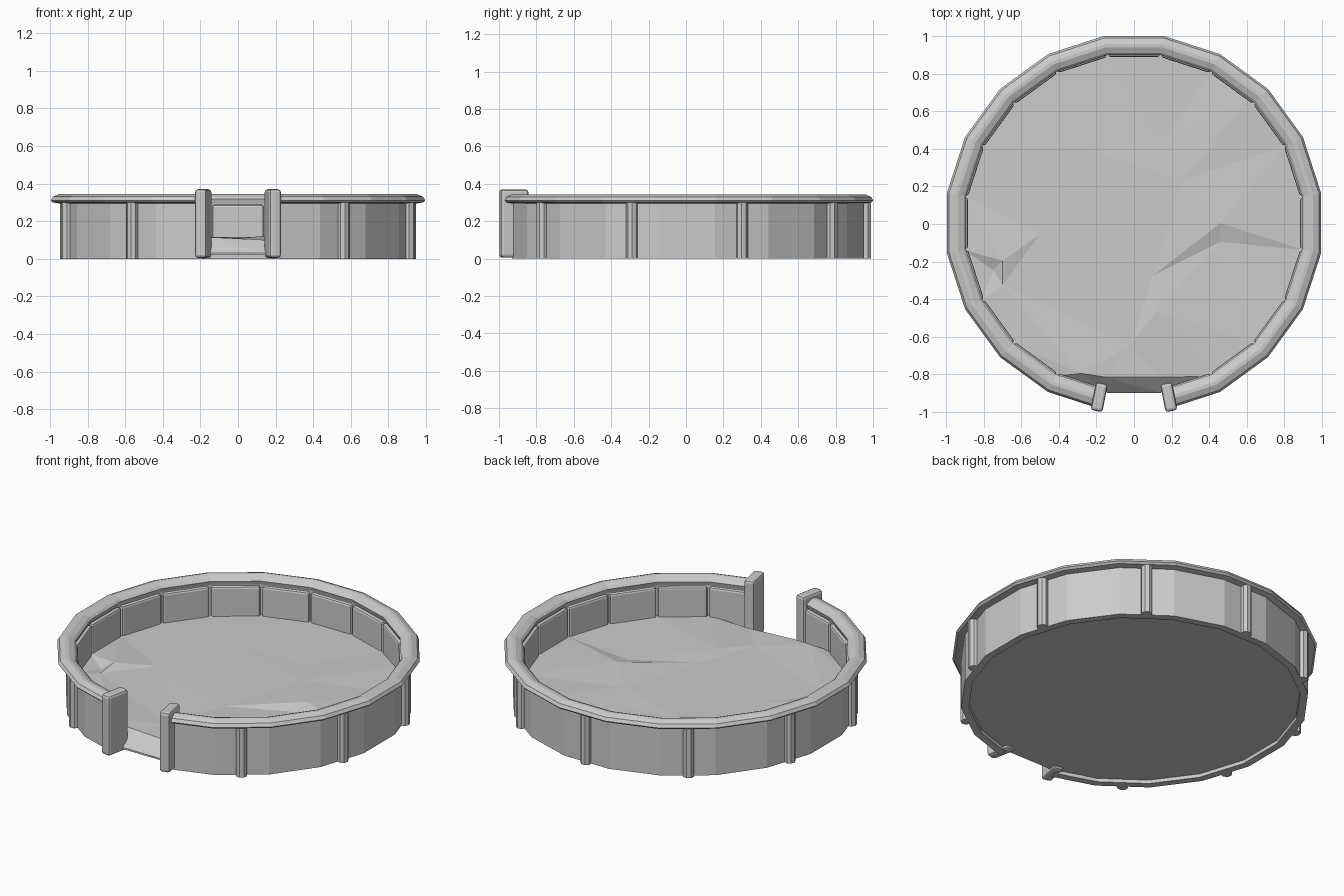
import bpy, bmesh
from math import radians, sin, cos, tan, pi
from mathutils import Vector, Matrix
from mathutils.geometry import delaunay_2d_cdt

if "Cube" in bpy.data.objects:
    bpy.data.objects.remove(bpy.data.objects["Cube"])

SIDES = 20
STEP = 360 / SIDES
FRONT = -90
CENTRE_Y = 0.005
GATE = 11.3            # half angle of the opening

grey = bpy.data.materials.new("light_grey")
grey.use_nodes = True
colour = (0.6, 0.6, 0.6, 1)
grey.diffuse_color = colour
grey.node_tree.nodes["Principled BSDF"].inputs["Base Color"].default_value = colour


def finish(name, bm):
    bmesh.ops.recalc_face_normals(bm, faces=bm.faces)
    mesh = bpy.data.meshes.new(name)
    bm.to_mesh(mesh)
    bm.free()
    mesh.materials.append(grey)
    obj = bpy.data.objects.new(name, mesh)
    obj.location.y = CENTRE_Y
    bpy.context.collection.objects.link(obj)
    return obj


def ring_point(apothem, angle, z):
    """Point on a regular polygon that has a flat side at angle zero."""
    offset = (angle + STEP / 2) % STEP - STEP / 2
    r = apothem / cos(radians(offset))
    a = radians(angle)
    return Vector((r * cos(a), r * sin(a), z))


def sweep(name, profile):
    """Sweep a closed (apothem, height) profile round the pen, leaving the gate open."""
    angles = [FRONT + GATE]
    angles += [FRONT + STEP / 2 + STEP * k for k in range(1, SIDES - 1)]
    angles += [FRONT + 360 - GATE]
    bm = bmesh.new()
    rows = [[bm.verts.new(ring_point(r, a, z)) for r, z in profile] for a in angles]
    n = len(profile)
    for p, q in zip(rows, rows[1:]):
        for i in range(n):
            j = (i + 1) % n
            bm.faces.new((p[i], p[j], q[j], q[i]))
    bm.faces.new(rows[0])
    bm.faces.new(rows[-1])
    return finish(name, bm)


def radial_box(name, angle, r_in, r_out, width, z0, z1, bevel, segments=2):
    """Bevelled box whose depth points outward from the middle."""
    bm = bmesh.new()
    bmesh.ops.create_cube(bm, size=1)
    size = Matrix.Diagonal((r_out - r_in, width, z1 - z0, 1))
    place = Matrix.Translation(((r_in + r_out) / 2, 0, (z0 + z1) / 2))
    bmesh.ops.transform(bm, verts=bm.verts,
                        matrix=Matrix.Rotation(radians(angle), 4, "Z") @ place @ size)
    bmesh.ops.bevel(bm, geom=bm.edges[:], offset=bevel, segments=segments,
                    profile=0.5, affect="EDGES")
    return finish(name, bm)


# Outer wall and the rounded top rail
sweep("wall", [(0.948, 0), (0.948, 0.31), (0.905, 0.31), (0.905, 0)])
sweep("top_rail", [(0.955, 0.295), (0.985, 0.3), (0.996, 0.311), (0.985, 0.33),
                   (0.953, 0.344), (0.935, 0.344), (0.905, 0.331), (0.893, 0.318),
                   (0.9, 0.295)])

# Padded panels on the inside of each side except the gate
for k in range(1, SIDES):
    radial_box(f"inner_panel_{k}", FRONT + STEP * k, 0.884, 0.915, 0.272,
               0.03, 0.288, 0.012)

# Eight-sided uprights on every second outer side
for k in range(2, SIDES, 2):
    angle = radians(FRONT + STEP * k)
    bm = bmesh.new()
    bmesh.ops.create_cone(bm, cap_ends=True, segments=8, radius1=0.032,
                          radius2=0.032, depth=0.3)
    turn = Matrix.Rotation(angle, 4, "Z") @ Matrix.Translation((0.955, 0, 0.15))
    bmesh.ops.transform(bm, verts=bm.verts,
                        matrix=turn @ Matrix.Rotation(pi / 8, 4, "Z"))
    finish(f"upright_{k // 2}", bm)

# Gate posts either side of the opening
for side, sign in (("left", 1), ("right", -1)):
    radial_box(f"{side}_gate_post", FRONT + sign * GATE, 0.868, 1.02, 0.064,
               0.005, 0.37, 0.016)

# Uneven ground: a level edge that drops at the gate, with a few low creases inside
points = []
for k in range(SIDES):
    a = FRONT + STEP / 2 + STEP * k
    points.append(ring_point(0.903, a, 0.03 if k in (0, SIDES - 1) else 0.11))
points += [Vector(p) for p in (
    (0.15, -0.82, 0.1), (-0.15, -0.82, 0.115), (-0.28, -0.8, 0.125),
    (0.12, -0.47, 0.12), (-0.02, -0.65, 0.105),
    (0.46, 0, 0.125), (0.46, -0.1, 0.1), (0.1, -0.28, 0.11),
    (0.6, 0.65, 0.12), (0.16, 0.43, 0.11), (0.26, 0.23, 0.115),
    (-0.5, -0.06, 0.11), (-0.7, -0.2, 0.13), (-0.7, -0.33, 0.115),
    (-0.75, -0.25, 0.1), (-0.3, 0.4, 0.115))]
flat, _, tris, origin, _, _ = delaunay_2d_cdt([p.xy for p in points], [], [], 0, 1e-5)
bm = bmesh.new()
verts = [bm.verts.new((v.x, v.y, points[src[0]].z)) for v, src in zip(flat, origin)]
for tri in tris:
    bm.faces.new([verts[i] for i in tri])
border = [e for e in bm.edges if e.is_boundary]
skirt = bmesh.ops.extrude_edge_only(bm, edges=border)["geom"]
for v in skirt:
    if isinstance(v, bmesh.types.BMVert):
        v.co.z = 0.02
base_edges = [e for e in skirt if isinstance(e, bmesh.types.BMEdge)
              and all(abs(v.co.z - 0.02) < 1e-4 for v in e.verts)]
bmesh.ops.contextual_create(bm, geom=base_edges)
finish("ground", bm)
